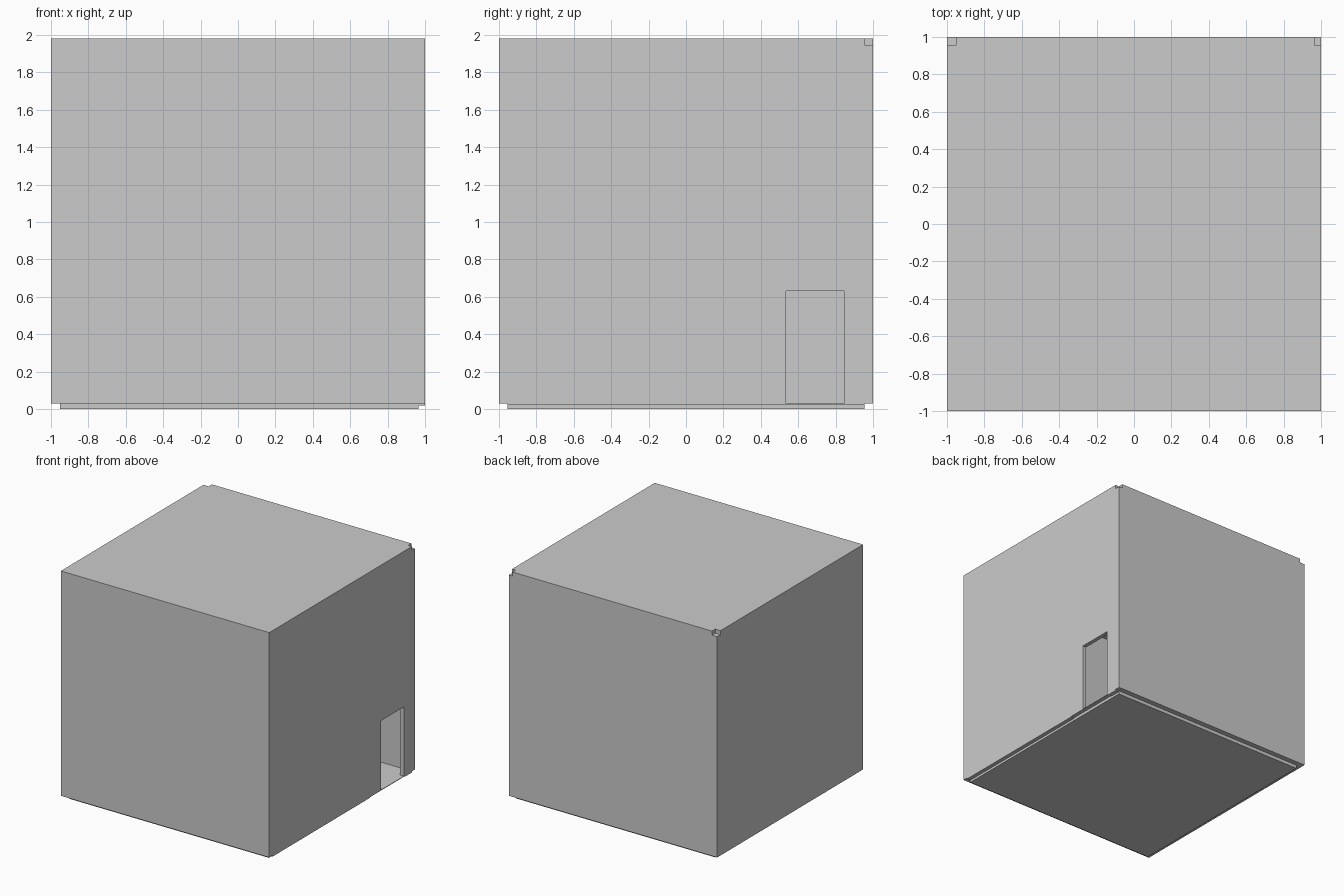
import bpy, bmesh
from mathutils import Vector

if "Cube" in bpy.data.objects:
    bpy.data.objects.remove(bpy.data.objects["Cube"])

# Room limits: inner faces, outer faces
XL, XR, Y = -0.95, 0.965, 0.955
FLOOR, CEIL, TOP = 0.03, 1.945, 1.98


def prism(name, outline, offset, open_normal=None):
    """Extrude a flat outline by offset; optionally leave out the side facing open_normal."""
    bm = bmesh.new()
    face = bm.faces.new([bm.verts.new(p) for p in outline])
    ext = bmesh.ops.extrude_face_region(bm, geom=[face], use_keep_orig=True)
    verts = [g for g in ext["geom"] if isinstance(g, bmesh.types.BMVert)]
    bmesh.ops.translate(bm, vec=Vector(offset), verts=verts)
    bmesh.ops.recalc_face_normals(bm, faces=bm.faces)
    if open_normal:
        skip = [f for f in bm.faces if f.normal.dot(Vector(open_normal)) > 0.9]
        bmesh.ops.delete(bm, geom=skip, context='FACES')
    mesh = bpy.data.meshes.new(name)
    bm.to_mesh(mesh)
    bm.free()
    obj = bpy.data.objects.new(name, mesh)
    bpy.context.collection.objects.link(obj)
    return obj


def box(name, x0, x1, y0, y1, z0, z1, open_normal=None):
    outline = [(x0, y0, z0), (x1, y0, z0), (x1, y1, z0), (x0, y1, z0)]
    return prism(name, outline, (0, 0, z1 - z0), open_normal)


# Floor slab, inset below the walls
box("floor", XL, XR, -Y, Y, 0, FLOOR)

# Plain walls; the front one is a shell open to the room
box("front_wall", -1, 1, -1, -Y, FLOOR, CEIL, open_normal=(0, 1, 0))
box("left_wall", -1, XL, -Y, 1, FLOOR, CEIL)
box("back_wall", XL, XR, Y, 1, FLOOR, CEIL)

# Right wall with doorway and slightly stepped lower edge
door = [(0.535, 0.025), (0.535, 0.63), (0.845, 0.63), (0.845, 0.025)]
profile = [(-Y, 0.02), (0.38, 0.02), (0.38, 0.025)] + door + [
    (0.86, 0.025), (0.86, 0.02), (Y, 0.02), (Y, FLOOR),
    (1, FLOOR), (1, CEIL), (-Y, CEIL)]
prism("right_wall", [(XR, y, z) for y, z in profile], (1 - XR, 0, 0))
box("door_sill", XR, 1, 0.535, 0.845, 0.025, FLOOR)

# Roof slab with the two back corners notched
roof = [(-1, -1), (1, -1), (1, Y), (XR, Y), (XR, 1), (XL, 1), (XL, Y), (-1, Y)]
prism("roof", [(x, y, CEIL) for x, y in roof], (0, 0, TOP - CEIL))
